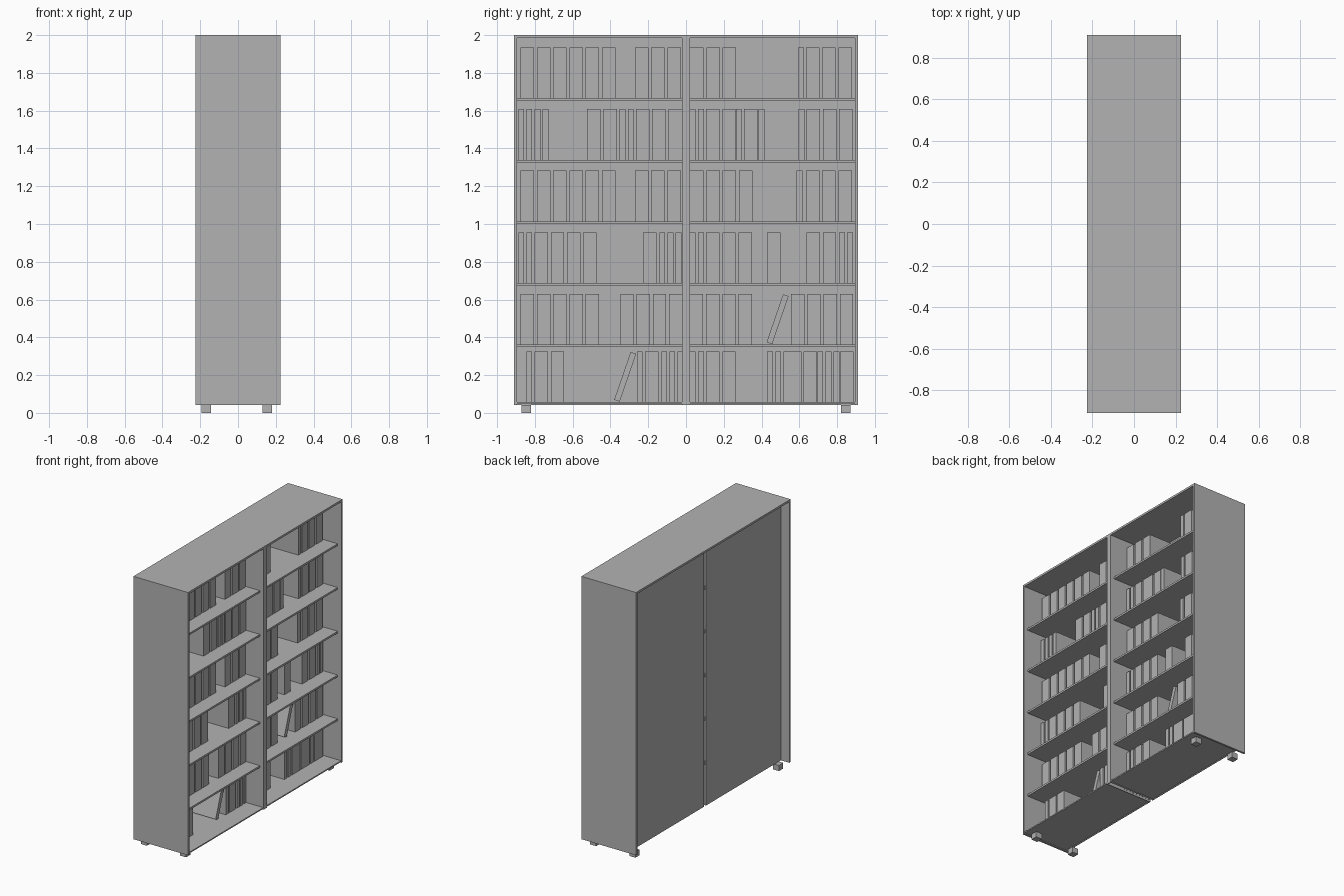
import bpy
from math import radians

cube = bpy.data.objects.get("Cube")
if cube:
    bpy.data.objects.remove(cube, do_unlink=True)

grey = bpy.data.materials.new("plain_grey")
grey.use_nodes = True
grey.diffuse_color = (0.45, 0.45, 0.45, 1)
grey.node_tree.nodes["Principled BSDF"].inputs["Base Color"].default_value = (0.45, 0.45, 0.45, 1)


def box(name, x, y, z, lean=0):
    """Box spanning the (low, high) ranges, optionally leaned toward +y."""
    spans = (x, y, z)
    bpy.ops.mesh.primitive_cube_add(size=1, location=[(a + b) / 2 for a, b in spans])
    ob = bpy.context.object
    ob.name = name
    ob.scale = [b - a for a, b in spans]
    ob.rotation_euler.x = -radians(lean)
    ob.data.materials.append(grey)
    return ob


FRONT, REAR, INNER = 0.225, -0.225, -0.15
HALF, WALL, MID = 0.91, 0.015, 0.02
BASE, TOP = 0.042, 2.0
FLOOR = 0.057
SHELVES = [0.362, 0.688, 1.014, 1.340, 1.666]   # upper surfaces

# Outer case
box("top_panel", (REAR, FRONT), (-HALF, HALF), (TOP - WALL, TOP))

for side, s in (("left", 1), ("right", -1)):
    def span(a, b):
        return tuple(sorted((s * a, s * b)))

    box(side + "_side_panel", (REAR, FRONT), span(HALF - WALL, HALF), (BASE, TOP - WALL))
    box(side + "_back_panel", (INNER - 0.006, INNER), span(MID - 0.008, HALF - WALL),
        (BASE, TOP - WALL))
    box(side + "_bottom_panel", (INNER, FRONT - 0.002), span(MID, HALF - WALL), (BASE + 0.006, FLOOR))
    # Hollow divider wall
    box(side + "_divider_wall", (INNER, FRONT - 0.005), span(MID - 0.005, MID), (BASE, TOP - WALL))
    for z in SHELVES:
        box(side + "_shelf", (INNER, FRONT - 0.03), span(MID, HALF - WALL), (z - 0.014, z))
    # Feet
    for x in (-0.167, 0.156):
        box(side + "_foot", (x - 0.025, x + 0.025), span(0.82, 0.87), (0, BASE))

# Divider front strip and shelf connectors inside the hollow
box("divider_front", (FRONT - 0.005, FRONT), (-MID, MID), (BASE, TOP - WALL))
for z in SHELVES:
    box("shelf_connector", (INNER, INNER + 0.02), (-MID, MID), (z - 0.012, z + 0.012))

# Books: runs of thick (K) and thin (t) volumes per level, from the bottom up
SIZES = {"K": (0.071, 0.086), "t": (0.031, 0.043)}
ROWS = [
    [(-0.845, "tKK"), (-0.26, "tKttt"), (0.02, "ttKK"), (0.43, "ttK"), (0.58, "tK"),
     (0.695, "ttt"), (0.815, "K")],
    [(-0.875, "KKKKK"), (-0.348, "KKKK"), (0.02, "KKKK"), (0.556, "KKKK")],
    [(-0.888, "ttKKKK"), (-0.227, "Kttt"), (0.02, "ttKKK"), (0.43, "K"), (0.638, "KKtt")],
    [(-0.875, "KKKKKK"), (-0.27, "KKK"), (0.022, "KKKK"), (0.586, "t"), (0.635, "KKK")],
    [(-0.888, "tttt"), (-0.523, "KKttKKK"), (0.02, "ttKK"), (0.264, "tK"), (0.385, "t"),
     (0.596, "tKKK")],
    [(-0.875, "KKKKKK"), (-0.27, "KKK"), (0.022, "KKK"), (0.593, "t"), (0.635, "KKK")],
]
DEPTH, TALL = (INNER, 0.082), 0.268
for z, row in zip([FLOOR] + SHELVES, ROWS):
    for y, run in row:
        for kind in run:
            width, step = SIZES[kind]
            box("book", DEPTH, (y, y + width), (z, z + TALL))
            y += step

# Leaning books
for y, z in ((-0.322, FLOOR), (0.485, SHELVES[0])):
    box("leaning_book", DEPTH, (y - 0.0155, y + 0.0155), (z, z + TALL), lean=19)
